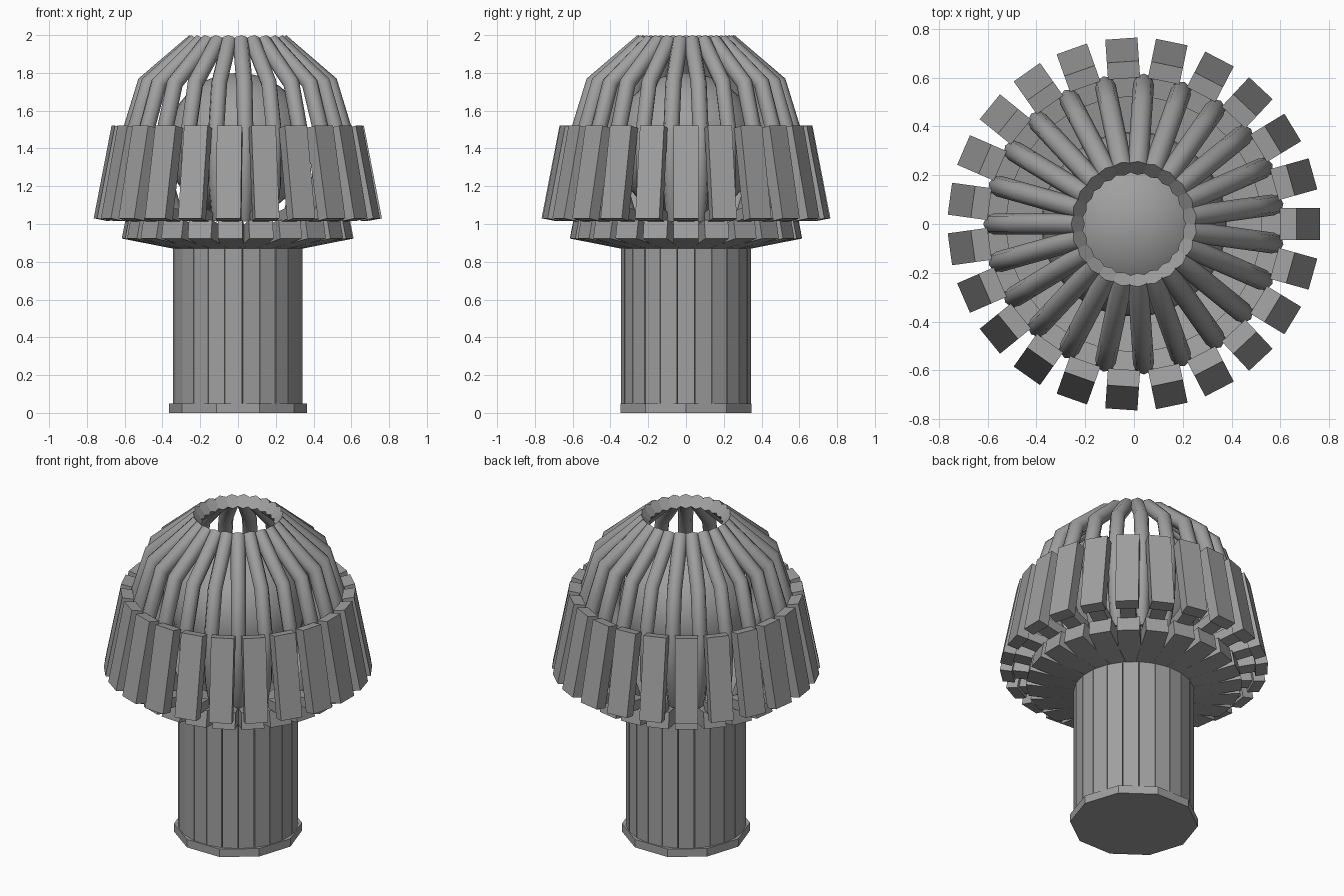
import bpy, bmesh, math
from mathutils import Matrix, Vector

cube = bpy.data.objects.get("Cube")
if cube:
    bpy.data.objects.remove(cube, do_unlink=True)

COUNT = 23
STEP = 2 * math.pi / COUNT
TILT = math.radians(11)

grey = bpy.data.materials.new("plain grey")
grey.use_nodes = True
grey.diffuse_color = (0.35, 0.35, 0.35, 1)
grey.node_tree.nodes["Principled BSDF"].inputs["Base Color"].default_value = (0.35, 0.35, 0.35, 1)


def finish(name, bm, smooth=False):
    bmesh.ops.recalc_face_normals(bm, faces=bm.faces)
    mesh = bpy.data.meshes.new(name)
    bm.to_mesh(mesh)
    bm.free()
    mesh.materials.append(grey)
    obj = bpy.data.objects.new(name, mesh)
    bpy.context.collection.objects.link(obj)
    if smooth:
        for p in mesh.polygons:
            p.use_smooth = len(p.vertices) == 4
    return obj


def box_ring(name, outer, size, tilt=0.0):
    """Ring of boxes; outer = (radius, z) of the lower outer edge, size = (depth, width, height)."""
    bm = bmesh.new()
    depth, width, height = size
    for i in range(COUNT):
        m = (Matrix.Rotation(i * STEP, 4, "Z")
             @ Matrix.Translation((outer[0], 0, outer[1]))
             @ Matrix.Rotation(-tilt, 4, "Y")
             @ Matrix.Translation((-depth / 2, 0, height / 2))
             @ Matrix.Diagonal((depth, width, height, 1)))
        bmesh.ops.create_cube(bm, size=1, matrix=m)
    return finish(name, bm)


def rib_ring(name, path, radius, sides):
    """Ring of bent tubes following a path of (radius, z) points."""
    bm = bmesh.new()
    pts = [Vector((r, 0, z)) for r, z in path]
    for i in range(COUNT):
        turn = Matrix.Rotation((i + 0.5) * STEP, 4, "Z")
        rings = []
        for k, p in enumerate(pts):
            a = (p - pts[k - 1]).normalized() if k else (pts[1] - p).normalized()
            b = (pts[k + 1] - p).normalized() if k < len(pts) - 1 else a
            t = (a + b).normalized()
            across = Vector((0, 1, 0))
            up = t.cross(across)
            mitre = 1 / max(0.5, t.dot(a))
            ring = []
            for s in range(sides):
                ang = 2 * math.pi * s / sides
                v = p + radius * (across * math.cos(ang) + up * math.sin(ang) * mitre)
                ring.append(bm.verts.new(turn @ v))
            rings.append(ring)
        for lo, hi in zip(rings, rings[1:]):
            for s in range(sides):
                n = (s + 1) % sides
                bm.faces.new((lo[s], lo[n], hi[n], hi[s]))
        bm.faces.new(rings[0])
        bm.faces.new(rings[-1])
    return finish(name, bm, smooth=True)


# Ten-sided foot under the column
bm = bmesh.new()
bmesh.ops.create_cone(bm, cap_ends=True, segments=10, radius1=0.365, radius2=0.365, depth=0.05,
                      matrix=Matrix.Translation((0, 0, 0.025)) @ Matrix.Rotation(math.pi / 2, 4, "Z")
                      @ Matrix.Rotation(math.pi / 2, 4, "Z"))
foot = finish("foot", bm)
if abs(max(v.co.x for v in foot.data.vertices) - 0.365) > 0.005:
    foot.rotation_euler.z = math.pi / 10

# Column staves
box_ring("column_staves", (0.341, 0.03), (0.06, 0.09, 0.9))

# Tilted floor plates, their brackets and the outer slats
box_ring("floor_plates", (0.612, 0.923), (0.36, 0.13, 0.1), TILT)
box_ring("slat_brackets", (0.70, 1.035), (0.17, 0.09, 0.06), TILT)
box_ring("outer_slats", (0.762, 1.03), (0.07, 0.132, 0.5), TILT)

# Bent dome ribs standing in the gaps between slats
rib_ring("dome_ribs", [(0.23, 1.967), (0.49, 1.745), (0.575, 1.47), (0.555, 1.2), (0.48, 1.03)],
         0.043, 8)

# Round bulb inside the dome
bm = bmesh.new()
bmesh.ops.create_uvsphere(bm, u_segments=32, v_segments=20, radius=0.38,
                          matrix=Matrix.Translation((0, 0, 1.42)))
bulb = finish("bulb", bm)
for p in bulb.data.polygons:
    p.use_smooth = True
